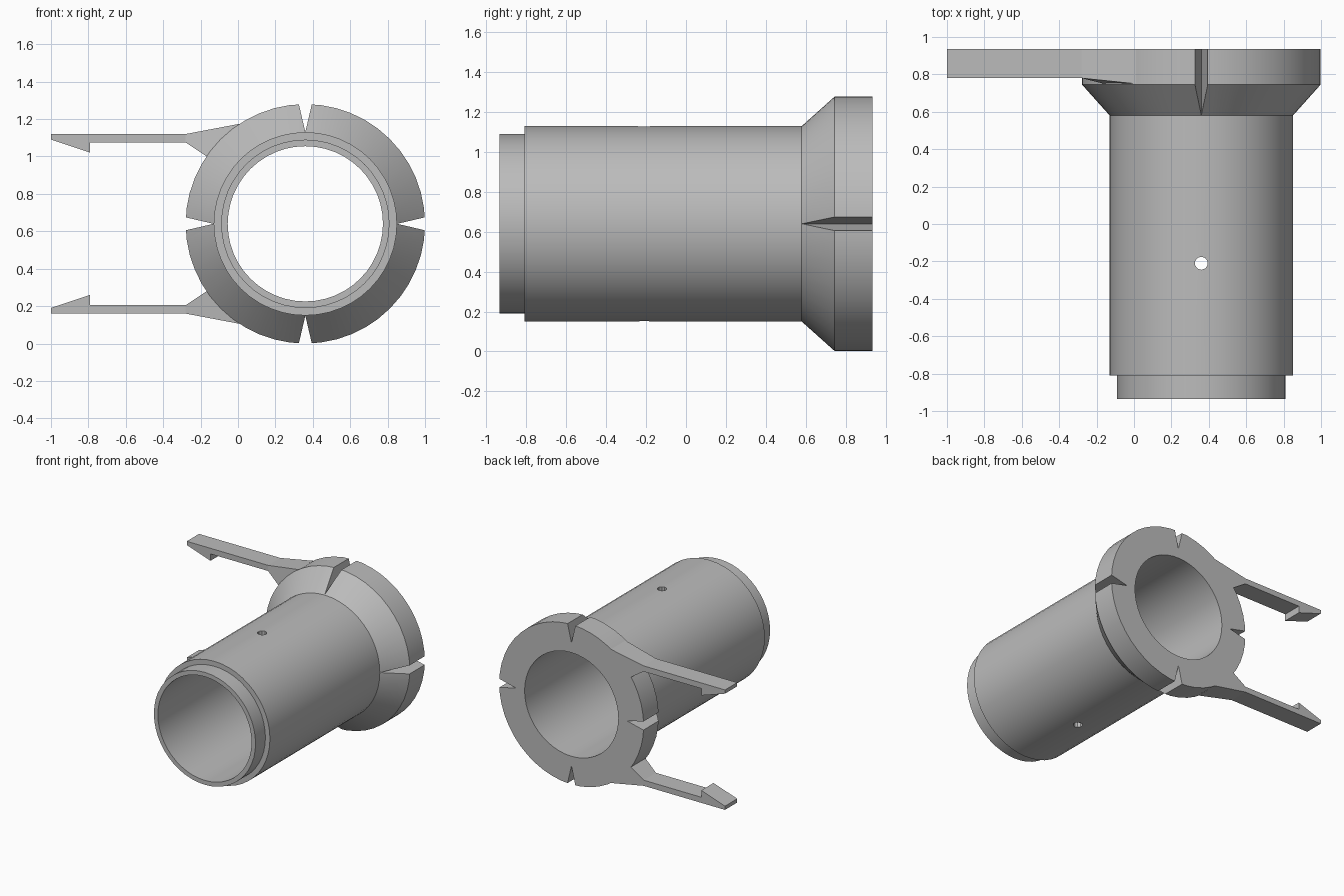
import bpy, bmesh, math
from mathutils import Matrix, Vector

AXIS = Vector((0.36, 0, 0.64))   # centre line of the tube, running along y
BACK = 0.935
SIDES = 48

if "Cube" in bpy.data.objects:
    bpy.data.objects.remove(bpy.data.objects["Cube"], do_unlink=True)

grey = bpy.data.materials.new("grey plastic")
grey.use_nodes = True
grey.diffuse_color = (0.5, 0.5, 0.5, 1)
grey.node_tree.nodes["Principled BSDF"].inputs["Base Color"].default_value = (0.5, 0.5, 0.5, 1)


def make_object(name, bm):
    bmesh.ops.recalc_face_normals(bm, faces=bm.faces)
    mesh = bpy.data.meshes.new(name)
    bm.to_mesh(mesh)
    bm.free()
    mesh.materials.append(grey)
    obj = bpy.data.objects.new(name, mesh)
    bpy.context.collection.objects.link(obj)
    return obj


def activate(obj):
    bpy.ops.object.select_all(action='DESELECT')
    obj.select_set(True)
    bpy.context.view_layer.objects.active = obj


def cut(obj, cutter):
    activate(obj)
    mod = obj.modifiers.new("cut", 'BOOLEAN')
    mod.operation = 'DIFFERENCE'
    mod.solver = 'EXACT'
    mod.object = cutter
    bpy.ops.object.modifier_apply(modifier=mod.name)
    bpy.data.objects.remove(cutter, do_unlink=True)


def lathe(name, profile):
    """Turn a closed (radius, y) profile around the tube axis."""
    bm = bmesh.new()
    rings = []
    for i in range(SIDES):
        a = math.tau * i / SIDES
        out = Vector((math.cos(a), 0, math.sin(a)))
        rings.append([bm.verts.new(AXIS + out * r + Vector((0, y, 0))) for r, y in profile])
    n = len(profile)
    for i in range(SIDES):
        p, q = rings[i], rings[(i + 1) % SIDES]
        for j in range(n):
            k = (j + 1) % n
            bm.faces.new((p[j], p[k], q[k], q[j]))
    return make_object(name, bm)


# Tube with a stepped front lip and a flared rear flange
body = lathe("tube_and_flange", [
    (0.415, -BACK), (0.45, -BACK), (0.45, -0.81), (0.49, -0.81),
    (0.49, 0.58), (0.64, 0.745), (0.64, BACK), (0.415, BACK)])

# Four V notches in the flange
for quarter in range(4):
    bm = bmesh.new()
    tri = [(0.491, 0), (0.791, 0.07), (0.791, -0.07)]
    front = [bm.verts.new((x, 0.5, z)) for x, z in tri]
    rear = [bm.verts.new((x, 1.1, z)) for x, z in tri]
    bm.faces.new(front)
    bm.faces.new(rear)
    for i in range(3):
        k = (i + 1) % 3
        bm.faces.new((front[i], front[k], rear[k], rear[i]))
    turn = Matrix.Translation(AXIS) @ Matrix.Rotation(quarter * math.pi / 2, 4, 'Y')
    bm.transform(turn)
    cut(body, make_object("notch_cutter", bm))

# Pin hole through the top and bottom walls
bm = bmesh.new()
bmesh.ops.create_cone(bm, cap_ends=True, segments=10, radius1=0.035, radius2=0.035, depth=2,
                      matrix=Matrix.Translation(AXIS + Vector((0, -0.21, 0))))
cut(body, make_object("pin_hole_cutter", bm))

activate(body)
bpy.ops.object.shade_smooth_by_angle(angle=math.radians(30))


# Barbed clip arms, mirrored about the tube axis; the root thickens into the flange
def clip_arm(name, side):
    outline = [(-0.28, 1.12, 0.78), (-1, 1.12, 0.78), (-1, 1.09, 0.78), (-0.79, 1.02, 0.78),
               (-0.79, 1.075, 0.78), (-0.28, 1.075, 0.78), (-0.16, 0.995, 0.75), (0.01, 1.175, 0.75)]
    bm = bmesh.new()
    front, rear = [], []
    for x, z, y in outline:
        height = AXIS.z + side * (z - AXIS.z)
        front.append(bm.verts.new((x, y, height)))
        rear.append(bm.verts.new((x, BACK, height)))
    for loop in (front, rear):
        bm.faces.new(loop[:6])
        bm.faces.new([loop[0]] + loop[5:])
    for i in range(len(outline)):
        k = (i + 1) % len(outline)
        bm.faces.new((front[i], front[k], rear[k], rear[i]))
    return make_object(name, bm)


clip_arm("upper_clip_arm", 1)
clip_arm("lower_clip_arm", -1)
